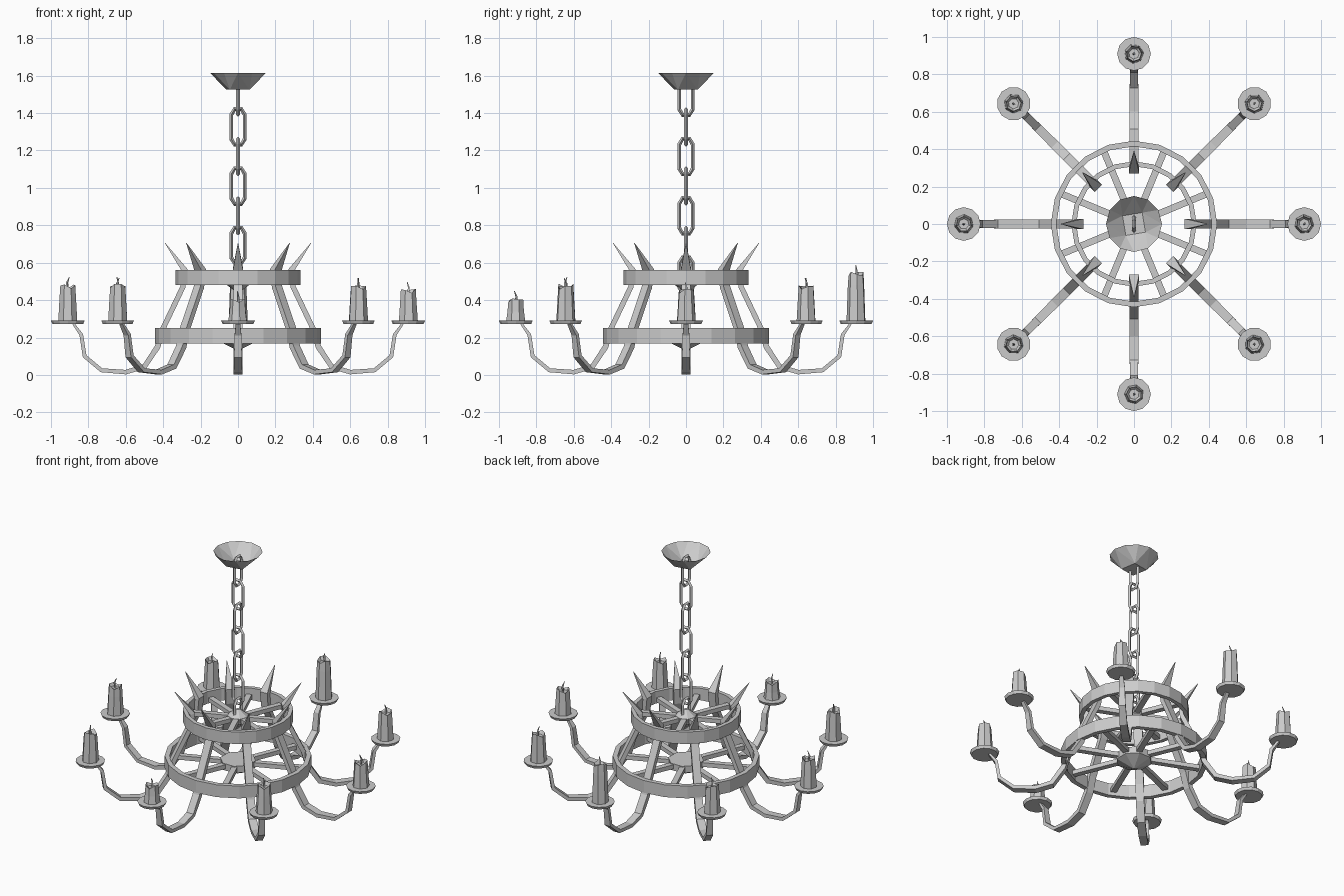
import bpy, bmesh, random
from math import sin, cos, pi
from mathutils import Vector, Matrix

if "Cube" in bpy.data.objects:
    bpy.data.objects.remove(bpy.data.objects["Cube"])

random.seed(4)


def finish(bm, name, matrix=Matrix()):
    bmesh.ops.remove_doubles(bm, verts=bm.verts, dist=1e-5)
    bmesh.ops.recalc_face_normals(bm, faces=bm.faces)
    me = bpy.data.meshes.new(name)
    bm.to_mesh(me)
    bm.free()
    ob = bpy.data.objects.new(name, me)
    ob.matrix_world = matrix
    bpy.context.collection.objects.link(ob)
    return ob


def loft(bm, sections, closed=False):
    """Skin a list of equally sized point loops, capping the ends if open."""
    loops = [[bm.verts.new(p) for p in s] for s in sections]
    n = len(loops[0])
    for i in range(len(loops) if closed else len(loops) - 1):
        a, b = loops[i], loops[(i + 1) % len(loops)]
        for k in range(n):
            bm.faces.new((a[k], a[(k + 1) % n], b[(k + 1) % n], b[k]))
    if not closed:
        bm.faces.new(loops[0])
        bm.faces.new(loops[-1])


def circle(r, z, n, turn=0.0):
    return [Vector((r * cos(2 * pi * k / n + turn), r * sin(2 * pi * k / n + turn), z))
            for k in range(n)]


def lathe(name, profile, n, closed=False, matrix=Matrix(), turn=0.0):
    bm = bmesh.new()
    loft(bm, [circle(r, z, n, turn) for r, z in profile], closed)
    return finish(bm, name, matrix)


def around(angle, r=0.0, z=0.0):
    return Matrix.Rotation(angle, 4, 'Z') @ Matrix.Translation((r, 0, z))


# Ceiling cup: open bowl from a square base to a twelve-sided rim
bm = bmesh.new()
pts = circle(0.15, 1.615, 12) + circle(0.075, 1.525, 4, 0.95)
bmesh.ops.convex_hull(bm, input=[bm.verts.new(p) for p in pts])
top = [f for f in bm.faces if f.calc_center_median().z > 1.61]
bmesh.ops.delete(bm, geom=top, context='FACES')
finish(bm, "ceiling_cup")

# Chain of alternating links
for i in range(7):
    path = [(0.036, 0.065), (0.018, 0.095), (-0.018, 0.095), (-0.036, 0.065),
            (-0.036, -0.065), (-0.018, -0.095), (0.018, -0.095), (0.036, -0.065)]
    bm = bmesh.new()
    secs = []
    for x, z in path:
        p = Vector((x, 0, z))
        out = Vector((x, 0, z - 0.055 * (1 if z > 0 else -1))).normalized() * 0.011
        side = Vector((0, 0.011, 0))
        secs.append([p + out, p + side, p - out, p - side])
    loft(bm, secs, closed=True)
    turn = pi / 2 if i % 2 == 0 else 0
    finish(bm, f"chain_link_{i + 1}", around(turn, 0, 1.485 - 0.1585 * i))

# Two hoops
for name, r, z0, z1, t in (("upper_ring", 0.335, 0.48, 0.56, 0.026),
                           ("lower_ring", 0.445, 0.168, 0.25, 0.03)):
    lathe(name, [(r, z0), (r, z1), (r - t, z1), (r - t, z0)], 20, closed=True)

# Hubs
lathe("upper_hub", [(0.005, 0.44), (0.065, 0.485), (0.065, 0.52), (0.012, 0.56)], 8)
lathe("lower_hub", [(0.003, 0.13), (0.11, 0.18), (0.11, 0.225)], 8, turn=pi / 8)

# Spokes between hubs and hoops
for name, r0, r1, z in (("upper_spoke", 0.04, 0.32, 0.505), ("lower_spoke", 0.08, 0.43, 0.205)):
    for k in range(8):
        bm = bmesh.new()
        loft(bm, [[(r, -0.018, -0.014), (r, 0.018, -0.014), (r, 0.018, 0.014), (r, -0.018, 0.014)]
                  for r in (r0, r1)])
        finish(bm, f"{name}_{k + 1}", around(pi / 8 + k * pi / 4, 0, z))

# Arm strap, from spike tip to dish: radius, height, half width, half thickness
arm = [(0.39, 0.705, 0.001, 0.001), (0.285, 0.56, 0.028, 0.016), (0.295, 0.47, 0.025, 0.014),
       (0.40, 0.25, 0.025, 0.014), (0.43, 0.15, 0.025, 0.015), (0.50, 0.045, 0.025, 0.014),
       (0.60, 0.015, 0.025, 0.012), (0.73, 0.025, 0.023, 0.011), (0.82, 0.10, 0.021, 0.011),
       (0.838, 0.215, 0.018, 0.010), (0.88, 0.274, 0.012, 0.006)]
tops = [0.45, 0.47, 0.54, 0.47, 0.475, 0.475, 0.40, 0.47]   # candle heights, from +x around

for k in range(8):
    a = k * pi / 4
    bm = bmesh.new()
    secs = []
    for i, (r, z, w, t) in enumerate(arm):
        p, q = arm[max(i - 1, 0)], arm[min(i + 1, len(arm) - 1)]
        d = Vector((q[0] - p[0], 0, q[1] - p[1])).normalized()
        nrm, side, c = Vector((-d.z, 0, d.x)) * t, Vector((0, w, 0)), Vector((r, 0, z))
        secs.append([c + nrm + side, c + nrm - side, c - nrm - side, c - nrm + side])
    loft(bm, secs)
    finish(bm, f"arm_{k + 1}", around(a))

    # Drip dish
    spot = around(a, 0.91)
    lathe(f"dish_{k + 1}", [(0.082, 0.272), (0.09, 0.29)], 12, matrix=spot)

    # Candle with a slanted, sunken top
    h = tops[k]
    turn = random.uniform(0, pi)
    bm = bmesh.new()
    lip = [p + Vector((0, 0, 0.012 * sin(j * 2.1 + turn))) for j, p in enumerate(circle(0.041, h, 7, turn))]
    loft(bm, [circle(0.052, 0.289, 7, turn), circle(0.045, h - 0.06, 7, turn), lip,
              circle(0.028, h - 0.016, 7, turn)])
    finish(bm, f"candle_{k + 1}", spot)

    # Bent wick
    bm = bmesh.new()
    loft(bm, [[p + Vector((dx, 0, 0)) for p in circle(r, h + dz, 4)]
              for r, dx, dz in ((0.007, 0, -0.02), (0.006, 0.004, 0.018), (0.002, -0.008, 0.048))])
    finish(bm, f"wick_{k + 1}", spot @ Matrix.Rotation(turn, 4, 'Z'))
